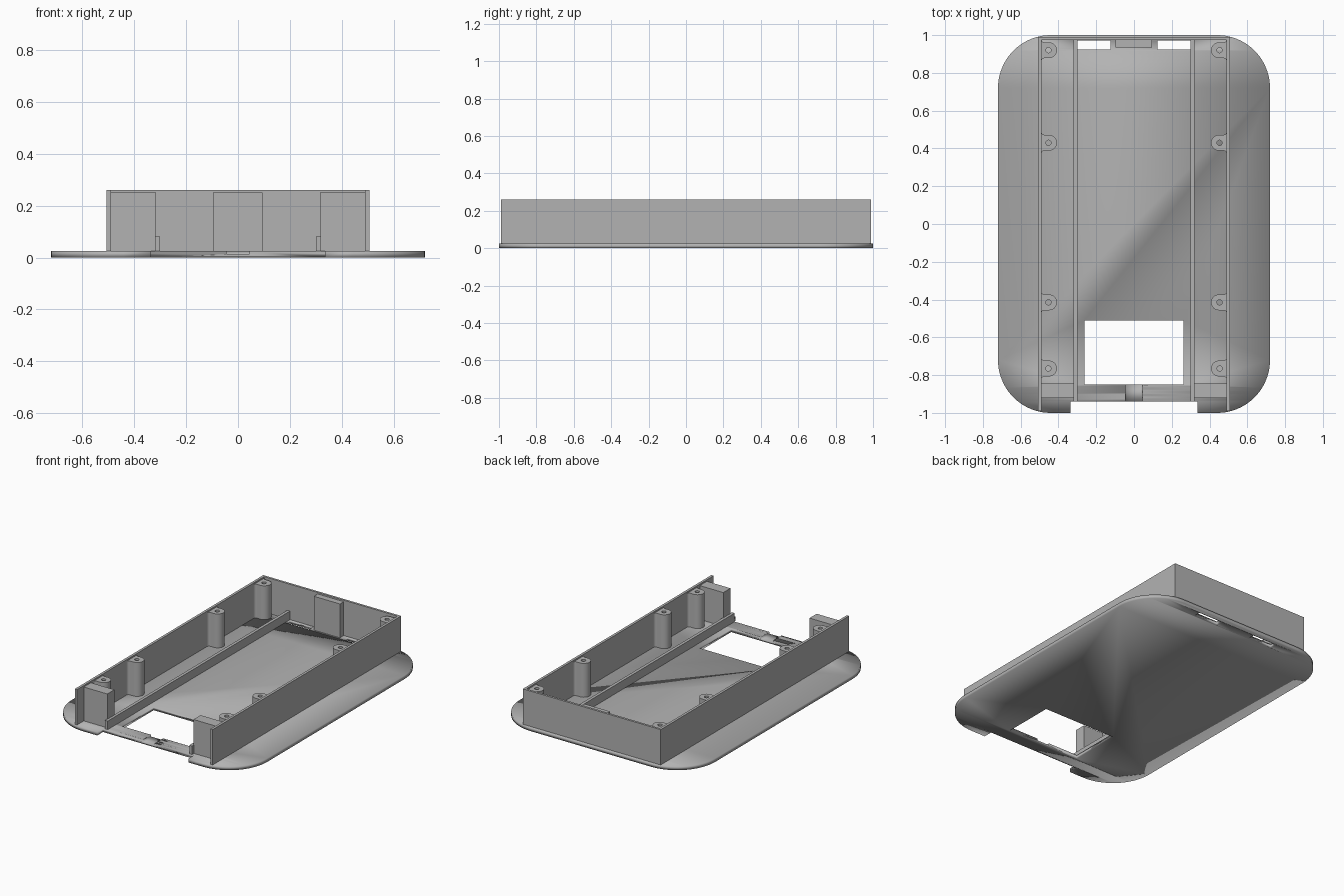
import bpy
from math import sin, cos, pi

default = bpy.data.objects.get("Cube")
if default:
    bpy.data.objects.remove(default, do_unlink=True)

# Single plain grey plastic
grey = bpy.data.materials.new("grey plastic")
grey.use_nodes = True
COLOR = (0.45, 0.45, 0.45, 1)
grey.diffuse_color = COLOR
grey.node_tree.nodes["Principled BSDF"].inputs["Base Color"].default_value = COLOR

FLOOR = 0.025    # plate thickness
RIM = 0.26       # wall top
POST = 0.25      # top of posts and blocks
SINK = 0.02      # parts start slightly inside the plate


def arc(cx, cy, r, start, end, n=20):
    return [(cx + r * cos(start + (end - start) * i / n),
             cy + r * sin(start + (end - start) * i / n)) for i in range(n + 1)]


def rect(x0, x1, y0, y1):
    return [(x0, y0), (x1, y0), (x1, y1), (x0, y1)]


def extrude(name, loops, z0, z1):
    """Extrude an outline (first loop) with holes (other loops) from z0 to z1."""
    curve = bpy.data.curves.new(name, 'CURVE')
    curve.dimensions = '2D'
    curve.fill_mode = 'BOTH'
    curve.extrude = (z1 - z0) / 2
    for loop in loops:
        spline = curve.splines.new('POLY')
        spline.points.add(len(loop) - 1)
        for p, (x, y) in zip(spline.points, loop):
            p.co = (x, y, 0, 1)
        spline.use_cyclic_u = True
    ob = bpy.data.objects.new(name, curve)
    bpy.context.collection.objects.link(ob)
    ob.location.z = (z0 + z1) / 2
    bpy.ops.object.select_all(action='DESELECT')
    ob.select_set(True)
    bpy.context.view_layer.objects.active = ob
    bpy.ops.object.convert(target='MESH')
    ob = bpy.context.view_layer.objects.active
    ob.data.materials.clear()
    ob.data.materials.append(grey)
    bpy.ops.object.shade_smooth_by_angle(angle=pi / 6)
    return ob


# Base plate: rounded outline with a front notch, a window and two rear slots
cx, cy, r = 0.44, 0.72, 0.28
outline = [(-0.335, -1), (-0.335, -0.94), (0.335, -0.94), (0.335, -1)]
outline += arc(cx, -cy, r, -pi / 2, 0) + arc(cx, cy, r, 0, pi / 2)
outline += arc(-cx, cy, r, pi / 2, pi) + arc(-cx, -cy, r, pi, 1.5 * pi)
window = rect(-0.263, 0.263, -0.85, -0.51)
slots = [rect(-0.3, -0.125, 0.925, 0.972), rect(0.125, 0.3, 0.925, 0.972)]
plate = extrude("base_plate", [outline, window] + slots, 0, FLOOR)

# Shallow groove across the front strip
cutter = extrude("groove_cutter", [rect(-0.045, 0.045, -0.96, -0.83)], 0.013, 0.05)
cutter.hide_render = True
cutter.hide_set(True)
groove = plate.modifiers.new("groove", 'BOOLEAN')
groove.operation = 'DIFFERENCE'
groove.solver = 'EXACT'
groove.object = cutter

# Three-sided wall, open at the front
extrude("wall", [[(-0.507, -0.99), (-0.49, -0.99), (-0.49, 0.975), (0.49, 0.975),
                  (0.49, -0.99), (0.507, -0.99), (0.507, 0.99), (-0.507, 0.99)]],
        SINK, RIM)

# Rear centre block
extrude("rear_block", [rect(-0.097, 0.095, 0.935, 0.98)], SINK, POST)

# Rails, front blocks and screw posts on both sides
for side, s in (("left", 1), ("right", -1)):
    def mirrored(loop):
        return [(s * x, y) for x, y in loop]

    extrude(side + "_rail", [mirrored(rect(0.3, 0.32, -0.94, 0.98))], SINK, 0.082)
    extrude(side + "_front_block", [mirrored(rect(0.317, 0.495, -0.92, -0.845))],
            SINK, POST)
    for i, y in enumerate((0.92, 0.43, -0.415, -0.765)):
        # Round nose, with small fillets flaring into the wall
        post = arc(0.45, y, 0.042, pi / 2, 1.5 * pi, 16)
        post += arc(0.475, y - 0.057, 0.015, pi / 2, 0, 4)
        post += [(0.495, y - 0.057), (0.495, y + 0.057)]
        post += arc(0.475, y + 0.057, 0.015, 0, -pi / 2, 4)
        hole = arc(0.453, y, 0.014, 0, 2 * pi, 16)[:-1]
        extrude(f"{side}_screw_post_{i + 1}", [mirrored(post), mirrored(hole)],
                SINK, POST)
